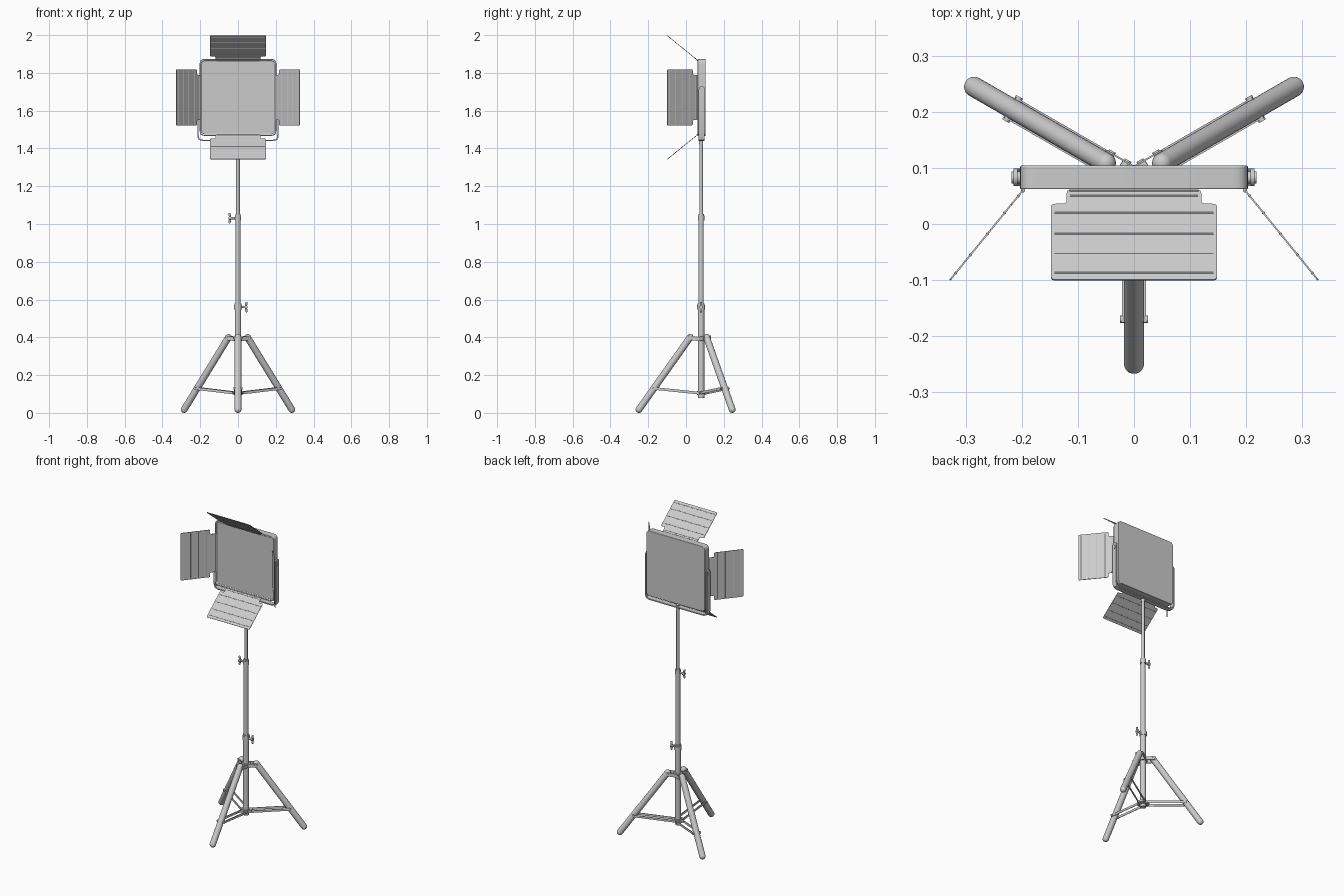
import bpy, bmesh, math
from mathutils import Vector, Matrix

if "Cube" in bpy.data.objects:
    bpy.data.objects.remove(bpy.data.objects["Cube"])

grey = bpy.data.materials.new("light_grey")
grey.use_nodes = True
grey.diffuse_color = (0.6, 0.6, 0.6, 1)
grey.node_tree.nodes["Principled BSDF"].inputs["Base Color"].default_value = (0.6, 0.6, 0.6, 1)

AXIS = Vector((0, 0.08, 0))      # column centre
HEAD_Z = 1.67                    # lamp centre height


def finish(name, bm):
    bmesh.ops.recalc_face_normals(bm, faces=bm.faces)
    me = bpy.data.meshes.new(name)
    bm.to_mesh(me)
    bm.free()
    me.materials.append(grey)
    ob = bpy.data.objects.new(name, me)
    bpy.context.collection.objects.link(ob)
    bpy.ops.object.select_all(action='DESELECT')
    ob.select_set(True)
    bpy.context.view_layer.objects.active = ob
    bpy.ops.object.shade_smooth_by_angle(angle=math.radians(35))
    return ob


def add_rod(bm, p, q, r, segs=20, round_ends=False):
    p, q = Vector(p), Vector(q)
    rot = (q - p).to_track_quat('Z', 'Y').to_matrix().to_4x4()
    bmesh.ops.create_cone(bm, cap_ends=not round_ends, segments=segs, radius1=r, radius2=r,
                          depth=(q - p).length, matrix=Matrix.Translation((p + q) / 2) @ rot)
    if round_ends:
        for end in (p, q):
            bmesh.ops.create_uvsphere(bm, u_segments=segs, v_segments=12, radius=r,
                                      matrix=Matrix.Translation(end) @ rot)


def add_box(bm, p, q, width, height):
    """Flat bar from p to q; height is measured close to vertical."""
    p, q = Vector(p), Vector(q)
    x = (q - p).normalized()
    y = Vector((0, 0, 1)).cross(x).normalized()
    rot = Matrix((x, y, x.cross(y))).transposed().to_4x4()
    size = Matrix.Diagonal(((q - p).length, width, height, 1))
    bmesh.ops.create_cube(bm, size=1, matrix=Matrix.Translation((p + q) / 2) @ rot @ size)


def add_plate(bm, outline, depth, mat):
    """Extrude a flat outline along local z, centred on zero."""
    f = bm.faces.new([bm.verts.new(mat @ Vector((a, b, -depth / 2))) for a, b in outline])
    ext = bmesh.ops.extrude_face_region(bm, geom=[f])["geom"]
    shift = mat.to_3x3() @ Vector((0, 0, depth))
    bmesh.ops.translate(bm, verts=[v for v in ext if isinstance(v, bmesh.types.BMVert)], vec=shift)


def rounded(points, radius, steps=5):
    """Round every corner of an outline with a quadratic arc."""
    out = []
    for i, pt in enumerate(points):
        c, a, b = Vector(pt), Vector(points[i - 1]), Vector(points[(i + 1) % len(points)])
        s, e = c + (a - c).normalized() * radius, c + (b - c).normalized() * radius
        for k in range(steps + 1):
            t = k / steps
            out.append(s * (1 - t) ** 2 + c * 2 * t * (1 - t) + e * t * t)
    return out


# Telescopic column with clamp collars
bm = bmesh.new()
for z0, z1, r in ((0.08, 0.56, 0.017), (0.5, 1.04, 0.0135), (1.0, 1.445, 0.0095),
                  (0.548, 0.572, 0.021), (1.018, 1.044, 0.017), (0.572, 0.58, 0.018),
                  (1.044, 1.052, 0.014), (0.38, 0.402, 0.025), (0.095, 0.115, 0.022)):
    add_rod(bm, AXIS + Vector((0, 0, z0)), AXIS + Vector((0, 0, z1)), r, 28)
finish("column", bm)

# Wing knobs, on opposite sides
for name, side, z in (("lower_knob", 1, 0.56), ("upper_knob", -1, 1.031)):
    bm = bmesh.new()
    at = lambda x, h=0: AXIS + Vector((side * x, 0, z + h))
    add_rod(bm, at(0.01), at(0.05), 0.006, 16)
    add_rod(bm, at(0.036), at(0.048), 0.01, 16)
    for s in (-1, 1):
        add_rod(bm, at(0.041), at(0.045, s * 0.022), 0.006, 14, True)
    finish(name, bm)

# Three legs, each with a clevis and a pair of brace bars
for name, deg in (("front", -90), ("back_left", 30), ("back_right", 150)):
    a = math.radians(deg)
    out, tan = Vector((math.cos(a), math.sin(a), 0)), Vector((-math.sin(a), math.cos(a), 0))
    at = lambda r, t, z: AXIS + out * r + tan * t + Vector((0, 0, z))
    bm = bmesh.new()
    add_rod(bm, at(0.058, 0, 0.4), at(0.329, 0, 0.018), 0.018, 24, True)
    finish(name + "_leg", bm)
    bm = bmesh.new()
    for s in (-0.0195, 0.0195):
        add_box(bm, at(0.012, s, 0.391), at(0.068, s, 0.398), 0.003, 0.022)
        add_box(bm, at(0.014, s, 0.105), at(0.256, s, 0.13), 0.003, 0.014)
    for r, z, half in ((0.058, 0.398, 0.024), (0.25, 0.13, 0.025), (0.026, 0.106, 0.024)):
        add_rod(bm, at(r, -half, z), at(r, half, z), 0.007, 14)
    add_box(bm, at(0.01, 0, 0.105), at(0.034, 0, 0.106), 0.036, 0.012)
    finish(name + "_brace", bm)

# Lamp panel: rounded slab with a shallow recessed front
upright = Matrix.Translation((0, 0.083, HEAD_Z)) @ Matrix.Rotation(math.pi / 2, 4, 'X')
h = 0.203
bm = bmesh.new()
add_plate(bm, rounded([(-h, -h), (h, -h), (h, h), (-h, h)], 0.026), 0.042, upright)
bm.normal_update()
bmesh.ops.recalc_face_normals(bm, faces=bm.faces)
front = min(bm.faces, key=lambda f: f.calc_center_median().y)
bmesh.ops.inset_region(bm, faces=[front], thickness=0.009)
bmesh.ops.inset_region(bm, faces=[front], thickness=0.001, depth=-0.004)
panel = finish("lamp_panel", bm)
bev = panel.modifiers.new("soft_edge", 'BEVEL')
bev.width, bev.segments, bev.limit_method = 0.002, 2, 'ANGLE'

# U-shaped yoke that holds the panel
w, t, top, low = 0.215, 0.007, 0.045, -0.231
outer = rounded([(-w, low), (w, low)], 0.001, 1)
outer = [(-w, top), (-w, low + 0.025), (-w + 0.007, low + 0.007), (-w + 0.025, low)]
inner = [(x + t if i < 2 else x + t * 0.5, z if i < 1 else z + t) for i, (x, z) in enumerate(outer)]
left = outer + [(-x, z) for x, z in reversed(outer)]
right = inner + [(-x, z) for x, z in reversed(inner)]
bm = bmesh.new()
add_plate(bm, left + right[::-1], 0.031, upright)
for s in (-1, 1):
    add_rod(bm, (s * (w - t), 0.083, HEAD_Z + top), (s * w, 0.083, HEAD_Z + top), 0.0155, 24)
    add_rod(bm, (s * 0.195, 0.083, HEAD_Z + 0.03), (s * 0.218, 0.083, HEAD_Z + 0.03), 0.011, 20)
add_rod(bm, AXIS + Vector((0, 0, 1.42)), AXIS + Vector((0, 0, 1.45)), 0.011, 20)
finish("yoke", bm)

# Four barn doors: necked plates with ribs, flared forward
length, neck = 0.206, 0.032
shape = [(-0.12, 0), (0.12, 0), (0.12, neck), (0.148, neck),
         (0.148, length), (-0.148, length), (-0.148, neck), (-0.12, neck)]
x_dir = Vector((1, 0, 0))
t_dir = Vector((0, -0.16, 0.13)).normalized()
local = Matrix((x_dir, t_dir, x_dir.cross(t_dir))).transposed().to_4x4()
for i, name in enumerate(("top", "left", "bottom", "right")):
    spin = Matrix.Translation((0, 0.06, HEAD_Z)) @ Matrix.Rotation(i * math.pi / 2, 4, 'Y')
    mat = spin @ Matrix.Translation((0, 0, 0.198)) @ local
    bm = bmesh.new()
    add_plate(bm, rounded(shape, 0.008, 4), 0.003, mat)
    for d, half in ((0.013, 0.114), (0.052, 0.142), (0.1, 0.142), (0.148, 0.142), (0.19, 0.142)):
        add_rod(bm, mat @ Vector((-half, d, 0)), mat @ Vector((half, d, 0)), 0.0028, 8)
    add_rod(bm, mat @ Vector((-0.115, 0, 0)), mat @ Vector((0.115, 0, 0)), 0.004, 10)
    finish(name + "_barn_door", bm)
